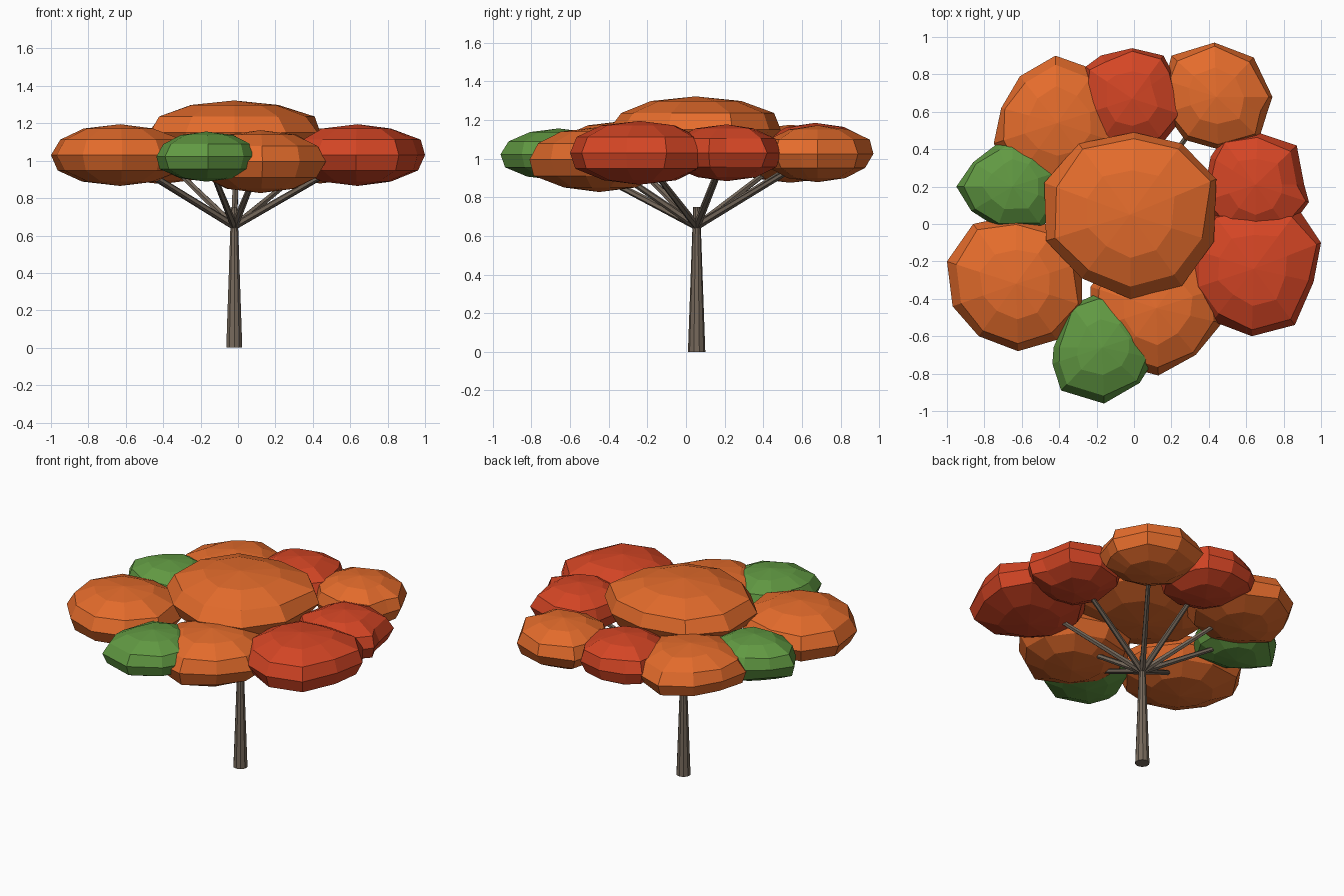
import bpy, bmesh, random
from math import sin, cos, pi, atan2
from mathutils import Vector

if "Cube" in bpy.data.objects:
    bpy.data.objects.remove(bpy.data.objects["Cube"])

random.seed(4)

def material(name, rgb):
    m = bpy.data.materials.new(name)
    m.diffuse_color = (*rgb, 1)
    m.use_nodes = True
    m.node_tree.nodes["Principled BSDF"].inputs["Base Color"].default_value = m.diffuse_color
    return m

ORANGE = material("orange_leaves", (0.78, 0.15, 0.025))
RED = material("red_leaves", (0.66, 0.06, 0.018))
GREEN = material("green_leaves", (0.12, 0.32, 0.055))
BARK = material("bark", (0.18, 0.14, 0.105))

def finish(bm, name, mat):
    bmesh.ops.recalc_face_normals(bm, faces=bm.faces)
    me = bpy.data.meshes.new(name)
    bm.to_mesh(me)
    bm.free()
    me.materials.append(mat)
    ob = bpy.data.objects.new(name, me)
    bpy.context.collection.objects.link(ob)
    return ob

def limb(name, a, b, r1, r2, sides):
    """Tapered stick from a to b."""
    a, b = Vector(a), Vector(b)
    bm = bmesh.new()
    bmesh.ops.create_cone(bm, cap_ends=True, segments=sides, radius1=r1, radius2=r2,
                          depth=(b - a).length)
    rot = (b - a).to_track_quat('Z', 'Y')
    for v in bm.verts:
        v.co = rot @ v.co + (a + b) / 2
    return finish(bm, name, BARK)

def clump(name, x, y, z, r, h, mat, rim, n=10):
    """Flattened ten-sided ball; rim points shape its uneven outline."""
    cols = [Vector((cos(pi / 10 + 2 * pi * i / n), sin(pi / 10 + 2 * pi * i / n))) * r
            for i in range(n)]
    free = list(range(n))
    for px, py in rim:
        p = Vector((px - x, py - y))
        i = min(free, key=lambda k: (cols[k] - p).length)
        cols[i] = p
        free.remove(i)
    cols.sort(key=lambda c: atan2(c.y, c.x))
    bm = bmesh.new()
    rings = []
    for rad, zz in ((0.52, 0.86), (0.89, 0.5), (1, 0), (0.89, -0.5), (0.52, -0.86)):
        ring = []
        for c in cols:
            k = rad * (1 if rad == 1 else random.uniform(0.94, 1.06))
            ring.append(bm.verts.new((x + c.x * k, y + c.y * k, z + zz * h)))
        rings.append(ring)
    top, bottom = bm.verts.new((x, y, z + h)), bm.verts.new((x, y, z - h))
    for i in range(n):
        j = (i + 1) % n
        bm.faces.new((top, rings[0][i], rings[0][j]))
        bm.faces.new((bottom, rings[-1][j], rings[-1][i]))
        for a, b in zip(rings, rings[1:]):
            bm.faces.new((a[i], b[i], b[j], a[j]))
    return finish(bm, name, mat)

# Leaf clumps: x, y, z, radius, half height, colour, outline points
clumps = [
    ("top", -0.02, 0.05, 1.15, 0.47, 0.172, ORANGE,
     [(-0.02, -0.40), (-0.28, -0.29), (-0.47, -0.09), (-0.48, 0.22), (0.44, 0.24), (0.0, 0.49)]),
    ("front_left", -0.63, -0.32, 1.03, 0.37, 0.165, ORANGE,
     [(-0.86, 0.0), (-1.0, -0.2), (-0.97, -0.44), (-0.83, -0.60), (-0.62, -0.68)]),
    ("front", 0.12, -0.45, 0.995, 0.37, 0.168, ORANGE,
     [(0.13, -0.81), (0.33, -0.70), (0.47, -0.53)]),
    ("front_green", -0.17, -0.66, 1.022, 0.28, 0.134, GREEN,
     [(-0.43, -0.66), (-0.39, -0.89), (-0.16, -0.96), (0.03, -0.85), (0.11, -0.72), (-0.19, -0.37)]),
    ("right_front", 0.64, -0.24, 1.03, 0.365, 0.165, RED,
     [(1.0, -0.10), (0.88, 0.08), (0.96, -0.31), (0.86, -0.54), (0.63, -0.60), (0.42, -0.52)]),
    ("right_back", 0.65, 0.21, 1.03, 0.30, 0.147, RED,
     [(0.66, 0.49), (0.87, 0.42), (0.91, 0.21), (0.41, 0.36)]),
    ("back_right", 0.44, 0.68, 1.025, 0.285, 0.147, ORANGE,
     [(0.43, 0.97), (0.20, 0.90), (0.64, 0.89), (0.74, 0.68), (0.67, 0.46), (0.45, 0.40)]),
    ("back", -0.01, 0.67, 1.035, 0.285, 0.15, RED,
     [(-0.01, 0.94), (-0.26, 0.84), (0.20, 0.82), (0.27, 0.58)]),
    ("back_left", -0.41, 0.54, 1.025, 0.35, 0.15, ORANGE,
     [(-0.42, 0.90), (-0.61, 0.79), (-0.71, 0.62), (-0.75, 0.43)]),
    ("left_green", -0.65, 0.20, 1.03, 0.27, 0.14, GREEN,
     [(-0.95, 0.20), (-0.73, 0.43), (-0.86, 0.33), (-0.87, 0.07), (-0.73, -0.02)]),
]

# Trunk, then one clump and one branch for each entry
limb("trunk", (-0.02, 0.055, 0), (-0.02, 0.055, 0.75), 0.045, 0.018, 10)
for name, x, y, z, r, h, mat, rim in clumps:
    clump("leaves_" + name, x, y, z, r, h, mat, rim)
    if name != "top":
        limb("branch_" + name, (-0.02, 0.055, 0.65), (x, y, z), 0.02, 0.013, 6)
